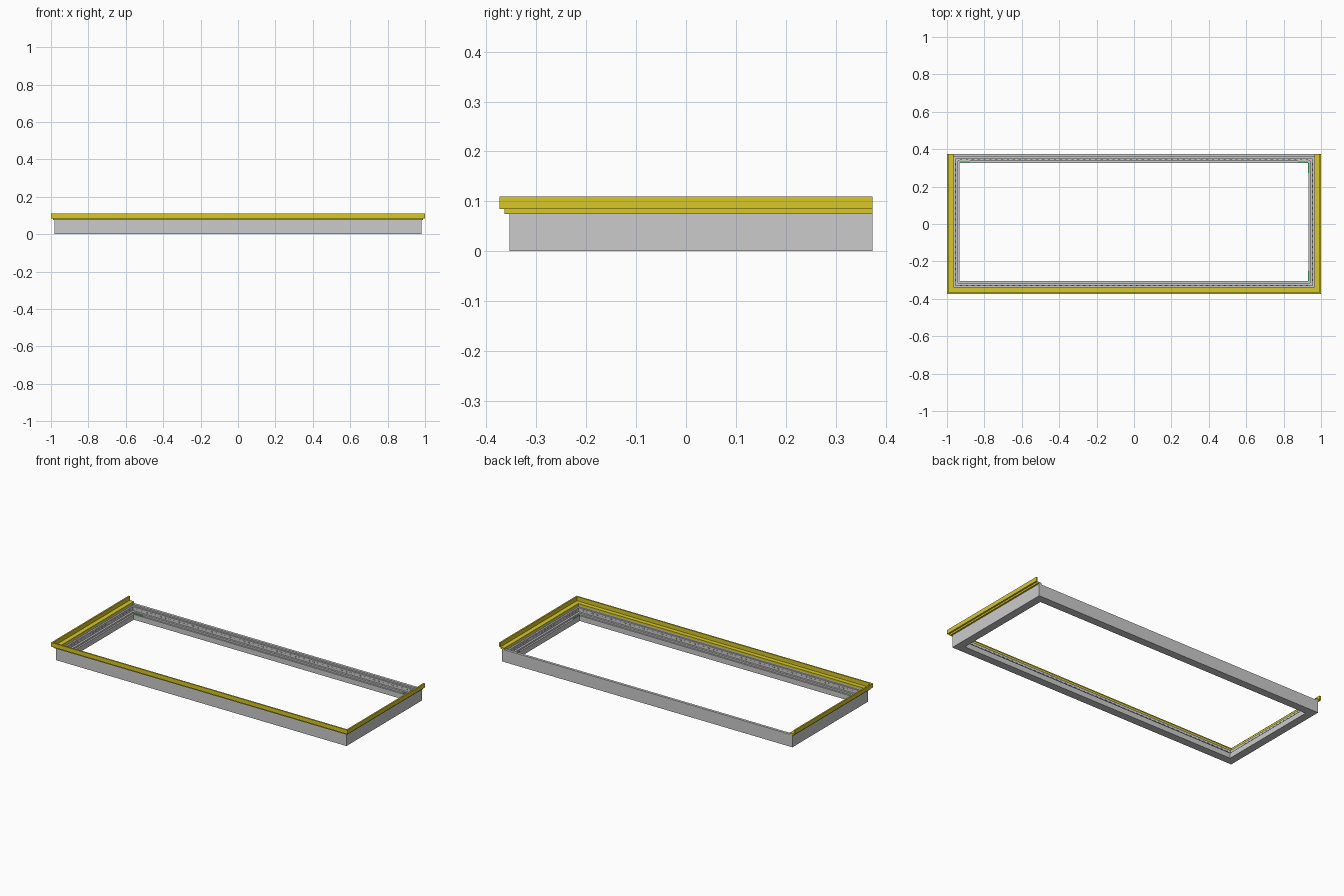
import bpy, bmesh
from mathutils import Vector

if "Cube" in bpy.data.objects:
    bpy.data.objects.remove(bpy.data.objects["Cube"])

X, Y0, Y1 = 0.98, -0.354, 0.374   # outer faces of the base frame


def material(name, col):
    m = bpy.data.materials.new(name)
    m.diffuse_color = col
    m.use_nodes = True
    m.node_tree.nodes["Principled BSDF"].inputs["Base Color"].default_value = m.diffuse_color
    return m


def finish(name, bm, mat=None):
    bmesh.ops.recalc_face_normals(bm, faces=bm.faces)
    me = bpy.data.meshes.new(name)
    bm.to_mesh(me)
    bm.free()
    ob = bpy.data.objects.new(name, me)
    bpy.context.collection.objects.link(ob)
    if mat:
        me.materials.append(mat)
    return ob


def sweep(name, profile, closed, mat=None):
    """Mitred sweep of (inset, z) points round all four sides, or three with the back open."""
    bm = bmesh.new()
    rings = []
    for sx, sy in ((-1, 1), (-1, -1), (1, -1), (1, 1)):
        ring = []
        for d, z in profile:
            y = Y0 + d if sy < 0 else (Y1 - d if closed else Y1)
            ring.append(bm.verts.new((sx * (X - d), y, z)))
        rings.append(ring)
    n = len(profile)
    for i in range(4 if closed else 3):
        a, b = rings[i], rings[(i + 1) % 4]
        for j in range(n):
            k = (j + 1) % n
            bm.faces.new((a[j], a[k], b[k], b[j]))
    if not closed:
        bm.faces.new(rings[0])
        bm.faces.new(rings[3])
    return finish(name, bm, mat)


def add_box(bm, c, s):
    r = bmesh.ops.create_cube(bm, size=1)
    bmesh.ops.scale(bm, vec=Vector(s), verts=r["verts"])
    bmesh.ops.translate(bm, vec=Vector(c), verts=r["verts"])


yellow = material("yellow", (0.68, 0.58, 0.02, 1))
green = material("green", (0.1, 0.65, 0.15, 1))

# base frame with stepped inner ledges
sweep("base_frame", [(0, 0), (0.048, 0), (0.048, 0.032), (0.038, 0.032), (0.038, 0.042),
                     (0.026, 0.042), (0.026, 0.066), (0.016, 0.066), (0.016, 0.075), (0, 0.075)], True)

# yellow trim on the left, front and right: flat ledge plus raised outer rim
sweep("edge_trim", [(-0.01, 0.075), (0.016, 0.075), (0.016, 0.085), (-0.011, 0.085),
                    (-0.011, 0.11), (-0.02, 0.11), (-0.02, 0.085), (-0.01, 0.085)], False, yellow)

# rows of small studs along the inner wall
bm = bmesh.new()
d, z, s = 0.026, 0.054, 0.006
nx, ny = 60, 22
for i in range(nx):
    x = (i + 0.5) / nx * 1.88 - 0.94
    for y in (Y0 + d, Y1 - d):
        add_box(bm, (x, y, z), (0.012, 0.004, s))
for i in range(ny):
    y = Y0 + 0.04 + (i + 0.5) / ny * (Y1 - Y0 - 0.08)
    for sx in (-1, 1):
        add_box(bm, (sx * (X - d), y, z), (0.004, 0.012, s))
finish("wall_studs", bm)

# thin green corner markers inside the opening
bm = bmesh.new()
for sx in (-1, 1):
    add_box(bm, (sx * 0.905, Y1 - 0.041, 0.034), (0.055, 0.006, 0.004))
for y in (Y0 + 0.075, Y1 - 0.075):
    add_box(bm, (X - 0.046, y, 0.034), (0.006, 0.055, 0.004))
finish("corner_markers", bm, green)
